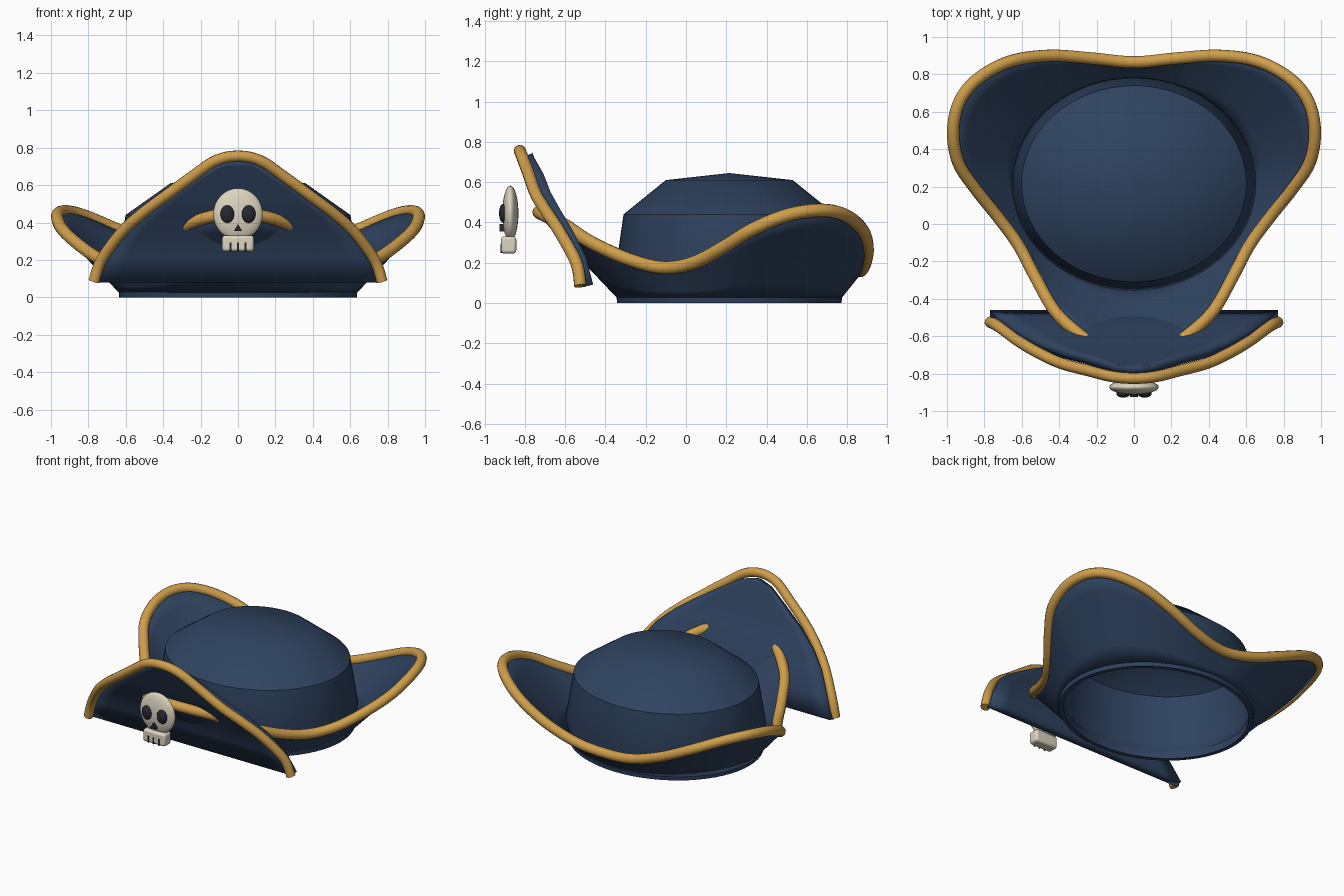
import bpy, bmesh, math
from mathutils import Vector

if "Cube" in bpy.data.objects:
    bpy.data.objects.remove(bpy.data.objects["Cube"])

CY = 0.215  # centre of the crown along y


def material(name, rgb):
    m = bpy.data.materials.new(name)
    m.diffuse_color = (*rgb, 1)
    m.use_nodes = True
    m.node_tree.nodes["Principled BSDF"].inputs["Base Color"].default_value = m.diffuse_color
    return m


NAVY = material("navy_felt", (0.028, 0.055, 0.115))
GOLD = material("gold_trim", (0.62, 0.34, 0.07))
BONE = material("bone", (0.72, 0.66, 0.52))
DARK = material("dark", (0.02, 0.02, 0.03))


def finish(ob, mat, angle=30):
    ob.data.materials.append(mat)
    bpy.ops.object.select_all(action='DESELECT')
    ob.select_set(True)
    bpy.context.view_layer.objects.active = ob
    bpy.ops.object.shade_smooth_by_angle(angle=math.radians(angle))
    return ob


def grid_mesh(name, rows, closed, mat, thickness=0, offset=0, angle=30):
    """Skin a list of equally long point rows."""
    bm = bmesh.new()
    vs = [[bm.verts.new(p) for p in r] for r in rows]
    n = len(rows[0])
    for a, b in zip(vs, vs[1:]):
        for i in range(n if closed else n - 1):
            j = (i + 1) % n
            bm.faces.new((a[i], a[j], b[j], b[i]))
    bmesh.ops.remove_doubles(bm, verts=bm.verts, dist=1e-5)
    bmesh.ops.recalc_face_normals(bm, faces=bm.faces)
    me = bpy.data.meshes.new(name)
    bm.to_mesh(me)
    bm.free()
    ob = bpy.data.objects.new(name, me)
    bpy.context.collection.objects.link(ob)
    if thickness:
        s = ob.modifiers.new("thickness", 'SOLIDIFY')
        s.thickness, s.offset = thickness, offset
    return finish(ob, mat, angle)


def spline(pts, cyclic, steps=6):
    """Catmull-Rom samples through pts."""
    p = [Vector(q) for q in pts]
    n, out = len(p), []
    get = (lambda i: p[i % n]) if cyclic else (lambda i: p[min(max(i, 0), n - 1)])
    for i in range(n if cyclic else n - 1):
        a, b, c, d = (get(i + k) for k in (-1, 0, 1, 2))
        for s in range(steps):
            t = s / steps
            out.append(0.5 * (2 * b + (c - a) * t + (2 * a - 5 * b + 4 * c - d) * t * t
                              + (3 * b - a - 3 * c + d) * t ** 3))
    return out if cyclic else out + [p[-1]]


def tube(name, pts, radius, cyclic):
    cu = bpy.data.curves.new(name, 'CURVE')
    cu.dimensions = '3D'
    cu.bevel_depth, cu.bevel_resolution, cu.use_fill_caps = radius, 4, True
    sp = cu.splines.new('POLY')
    sp.points.add(len(pts) - 1)
    for q, v in zip(sp.points, pts):
        q.co = (*v, 1)
    sp.use_cyclic_u = cyclic
    sp.use_smooth = True
    ob = bpy.data.objects.new(name, cu)
    bpy.context.collection.objects.link(ob)
    cu.materials.append(GOLD)
    return ob


def mirrored(half):
    """Complete an outline whose first and last points lie at x = 0."""
    return half + [(-x, y, z) for x, y, z in half[-2:0:-1]]


def ellipse(rx, ry, z, n=64):
    return [(rx * math.cos(2 * math.pi * i / n), CY + ry * math.sin(2 * math.pi * i / n), z)
            for i in range(n)]


# crown: faceted dome, open below
crown = [(0.55, 0.03), (0.57, 0.13), (0.525, 0.44), (0.315, 0.61), (0, 0.645)]
grid_mesh("crown", [ellipse(r * 1.145, r, z) for r, z in crown], True, NAVY, 0.02, -1, 35)

# head band around the opening
band = [(0.53, 0), (0.557, 0), (0.56, 0.03), (0.545, 0.05), (0.53, 0.05), (0.53, 0)]
grid_mesh("head_band", [ellipse(r + 0.078, r, z) for r, z in band], True, NAVY)

# turned-up brim and its gold edge
edge = spline(mirrored([
    (0, -.73, .45), (.15, -.69, .43), (.28, -.60, .385), (.42, -.47, .30), (.53, -.28, .215),
    (.62, -.11, .175), (.73, .04, .20), (.85, .19, .28), (.94, .33, .365), (.967, .5, .435),
    (.93, .66, .46), (.83, .78, .44), (.66, .87, .37), (.45, .9, .275), (.22, .885, .19),
    (0, .865, .16)]), True)
inner = []
for p in edge:
    a = math.atan2((p.y - CY) / 0.55, p.x / 0.63)
    inner.append(Vector((0.63 * math.cos(a), CY + 0.55 * math.sin(a), 0.035)))
rows = [[a.lerp(b, k / 5) for a, b in zip(inner, edge)] for k in range(6)]
grid_mesh("brim", rows, True, NAVY, 0.025, 0, 50)
tube("brim_trim", edge, 0.033, True)

# upright front flap: curved in y by height only, bounded by half widths
flap = [(.77, -.485, .085), (.71, -.52, .22), (.62, -.585, .35), (.51, -.645, .45),
        (.38, -.695, .54), (.24, -.73, .63), (.10, -.775, .71), (.01, -.785, .735)]
rows = [[(w * (i / 6 - 1), y, z) for i in range(13)] for w, y, z in flap]
grid_mesh("front_flap", rows, False, NAVY, 0.05, 0, 40)
half = [(.77, -.525, .085), (.73, -.545, .2), (.62, -.625, .35), (.51, -.69, .45),
        (.39, -.745, .54), (.24, -.785, .65), (.12, -.815, .73), (0, -.825, .755)]
tube("front_flap_trim", spline(half + [(-x, y, z) for x, y, z in half[-2::-1]], False), 0.03, False)


# skull emblem
def ball(name, loc, scale, mat):
    bpy.ops.mesh.primitive_uv_sphere_add(segments=32, ring_count=16, radius=1, location=loc)
    ob = bpy.context.object
    ob.name, ob.scale = name, scale
    return finish(ob, mat)


def box(name, loc, size, mat, bevel=0):
    bpy.ops.mesh.primitive_cube_add(size=1, location=loc)
    ob = bpy.context.object
    ob.name, ob.scale = name, size
    bpy.ops.object.transform_apply(location=False, rotation=False, scale=True)
    if bevel:
        b = ob.modifiers.new("bevel", 'BEVEL')
        b.width, b.segments = bevel, 3
    return finish(ob, mat)


ball("skull_head", (0, -.872, .445), (.132, .04, .138), BONE)
box("skull_jaw", (0, -.88, .288), (.17, .075, .085), BONE, 0.015)
for s, side in ((-1, "left"), (1, "right")):
    ball(f"skull_eye_{side}", (s * .057, -.908, .445), (.037, .02, .047), DARK)
for i in (-1, 0, 1):
    box(f"tooth_gap_{i + 2}", (i * .04, -.915, .27), (.009, .012, .045), DARK)

# triangular nose hole
tri = [(-.022, .355), (.022, .355), (0, .392)]
rows = [[(x * k, y, .367 + (z - .367) * k) for x, z in tri]
        for k, y in ((0, -.90), (1, -.90), (1, -.925), (0, -.925))]
grid_mesh("skull_nose", rows, True, DARK)
